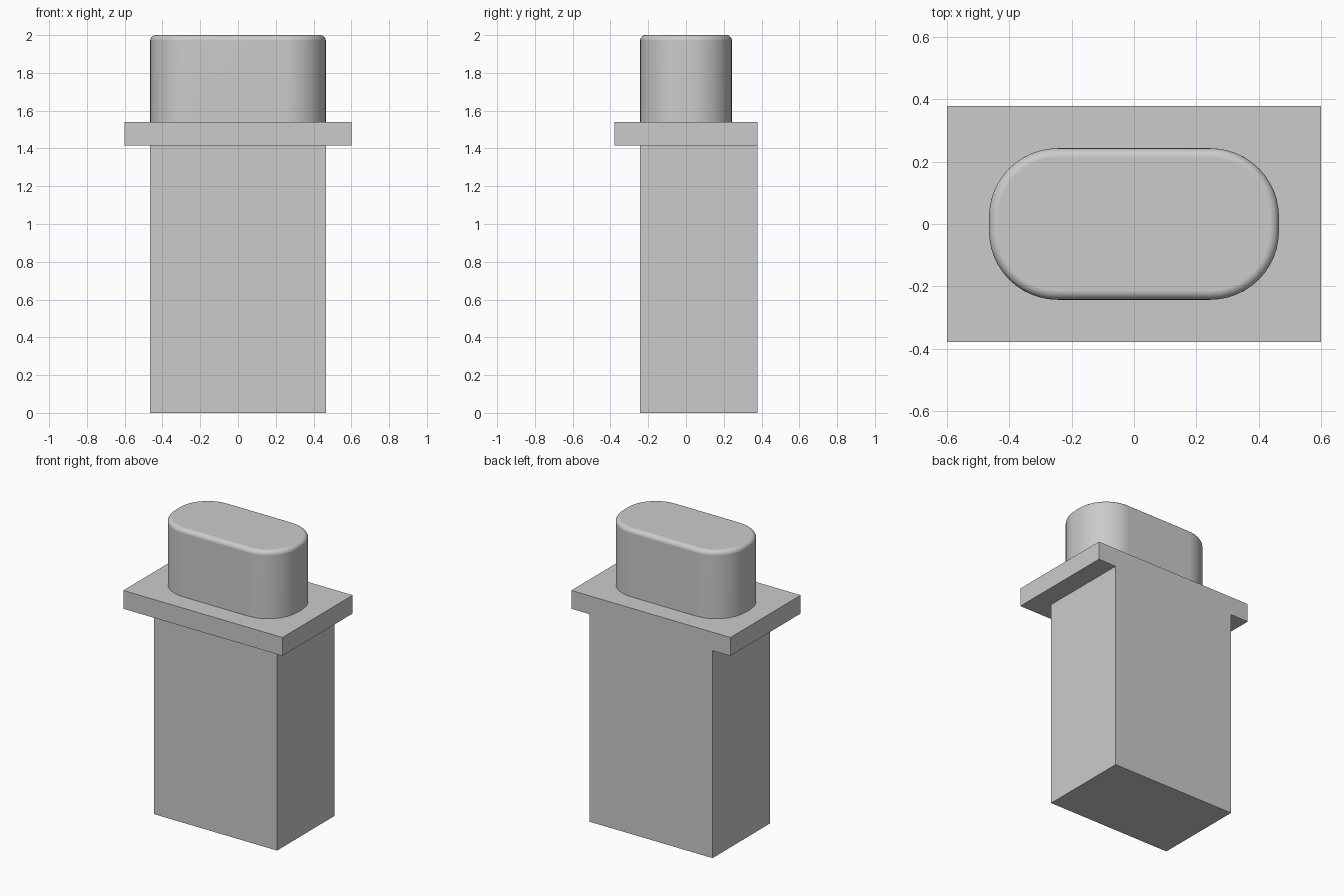
import bpy
import bmesh
import math
from mathutils import Matrix, Vector

if "Cube" in bpy.data.objects:
    bpy.data.objects.remove(bpy.data.objects["Cube"], do_unlink=True)

grey = bpy.data.materials.new("plain_grey")
grey.use_nodes = True
colour = (0.6, 0.6, 0.6, 1)
grey.diffuse_color = colour
grey.node_tree.nodes["Principled BSDF"].inputs["Base Color"].default_value = colour


def block(name, low, high, corner=0, fillet=0):
    """Box between two corners, with optional rounded uprights and top rim."""
    low, high = Vector(low), Vector(high)
    bm = bmesh.new()
    bmesh.ops.create_cube(bm, size=1, matrix=Matrix.Translation((low + high) / 2)
                          @ Matrix.Diagonal((*(high - low), 1)))
    if corner:
        uprights = [e for e in bm.edges
                    if abs(e.verts[0].co.z - e.verts[1].co.z) > 0.01]
        bmesh.ops.bevel(bm, geom=uprights, offset=corner, segments=12,
                        profile=0.5, affect='EDGES')
    if fillet:
        rim = [e for e in bm.edges
               if all(v.co.z > high.z - 0.001 for v in e.verts)]
        bmesh.ops.bevel(bm, geom=rim, offset=fillet, segments=6,
                        profile=0.5, affect='EDGES')
    mesh = bpy.data.meshes.new(name)
    bm.to_mesh(mesh)
    bm.free()
    mesh.materials.append(grey)
    obj = bpy.data.objects.new(name, mesh)
    bpy.context.collection.objects.link(obj)
    return obj


# Tall body, flush with the back of the flange
block("body", (-0.465, -0.243, 0), (0.465, 0.378, 1.415))

# Flat rectangular flange
block("flange", (-0.6, -0.378, 1.415), (0.6, 0.378, 1.54))

# Rounded cap with a softened top rim
cap = block("cap", (-0.465, -0.243, 1.54), (0.465, 0.243, 2), corner=0.22, fillet=0.03)
bpy.ops.object.select_all(action='DESELECT')
cap.select_set(True)
bpy.context.view_layer.objects.active = cap
bpy.ops.object.shade_smooth_by_angle(angle=math.radians(35))
cap.modifiers.new("even_shading", 'WEIGHTED_NORMAL').keep_sharp = True
